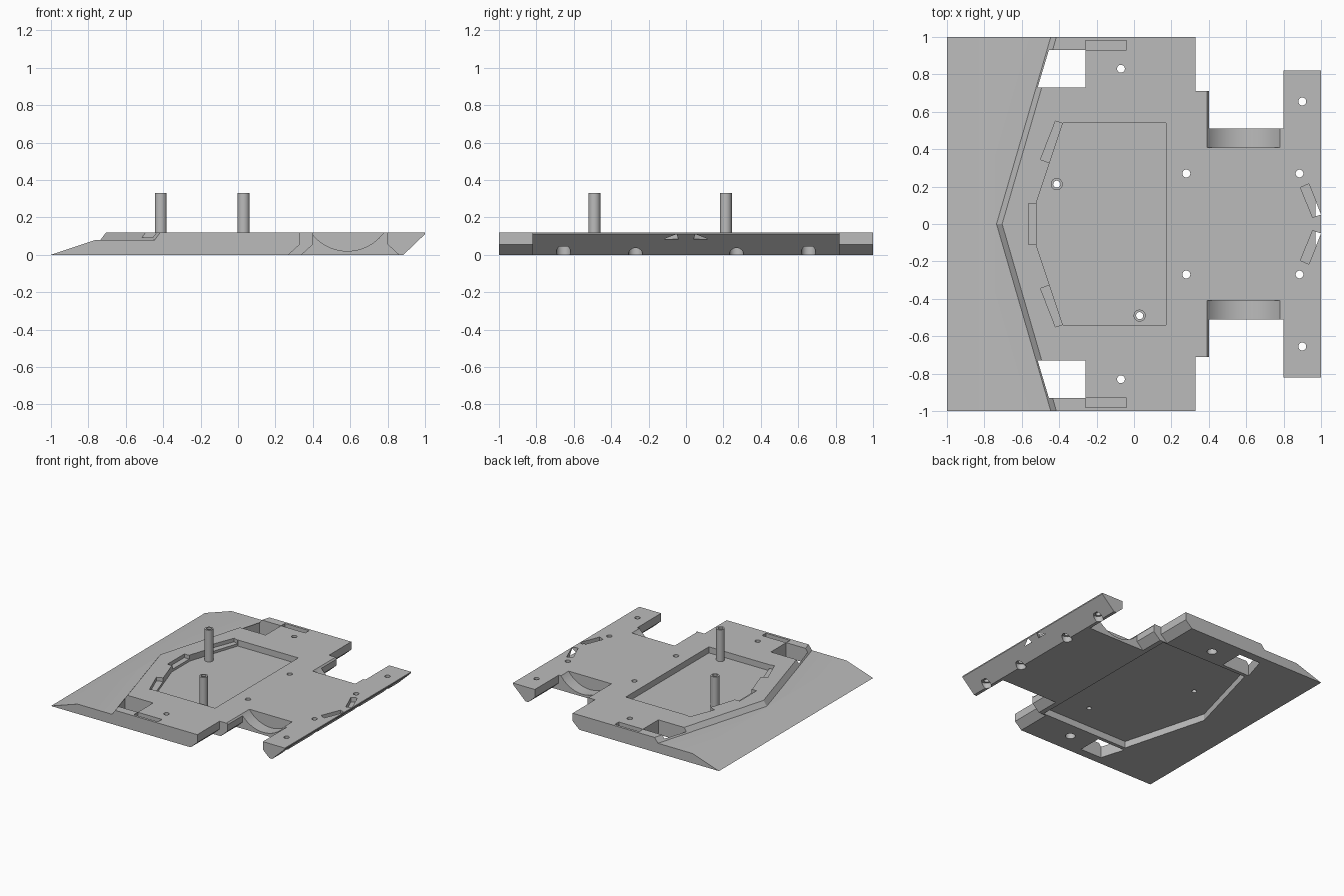
import bpy, bmesh, math
from mathutils import Vector

if "Cube" in bpy.data.objects:
    bpy.data.objects.remove(bpy.data.objects["Cube"])

T = 0.12          # plate thickness
FLOOR = 0.07      # top pocket floor
CEIL = 0.055      # underside recess ceiling

grey = bpy.data.materials.new("plain grey")
grey.diffuse_color = (0.5, 0.5, 0.5, 1)
grey.use_nodes = True
grey.node_tree.nodes["Principled BSDF"].inputs["Base Color"].default_value = grey.diffuse_color


def loft(name, a, b):
    """Closed solid between two matching rings of points."""
    bm = bmesh.new()
    va = [bm.verts.new(p) for p in a]
    vb = [bm.verts.new(p) for p in b]
    n = len(a)
    bm.faces.new(va)
    bm.faces.new(vb)
    for i in range(n):
        bm.faces.new((va[i], va[(i + 1) % n], vb[(i + 1) % n], vb[i]))
    bmesh.ops.recalc_face_normals(bm, faces=bm.faces)
    me = bpy.data.meshes.new(name)
    bm.to_mesh(me)
    bm.free()
    ob = bpy.data.objects.new(name, me)
    bpy.context.collection.objects.link(ob)
    me.materials.append(grey)
    return ob


def plan(name, pts, z0, z1):
    return loft(name, [(x, y, z0) for x, y in pts], [(x, y, z1) for x, y in pts])


def side(name, pts, y0, y1):
    return loft(name, [(x, y0, z) for x, z in pts], [(x, y1, z) for x, z in pts])


def circle(cx, cy, r, n=32):
    return [(cx + r * math.cos(2 * math.pi * i / n), cy + r * math.sin(2 * math.pi * i / n))
            for i in range(n)]


def mirrored(pts):
    """Add the y-mirrored half of an outline."""
    return pts + [(x, -y) for x, y in reversed(pts) if y != 0]


def rect(x0, x1, y0, y1):
    return [(x0, y0), (x1, y0), (x1, y1), (x0, y1)]


def cut(target, cutter):
    mod = target.modifiers.new("cut", 'BOOLEAN')
    mod.operation = 'DIFFERENCE'
    mod.solver = 'EXACT'
    mod.object = cutter
    bpy.context.view_layer.objects.active = target
    bpy.ops.object.modifier_apply(modifier=mod.name)
    bpy.data.objects.remove(cutter)


# chassis plate outline
outline = mirrored([(-1, 1), (0.33, 1), (0.33, 0.71), (0.4, 0.71), (0.4, 0.51),
                    (0.8, 0.51), (0.8, 0.82), (1, 0.82)])
plate = plan("chassis_plate", outline, 0, T)

# front ramp and the angled step behind it
cut(plate, side("ramp_cutter", [(-1.06, -0.02), (-0.76, 0.08), (-0.76, 0.2), (-1.06, 0.2)], -1.1, 1.1))


def step_ring(off, z):
    return [(-0.8, -1.1, z), (-0.416 + off, -1.1, z), (-0.735 + off, 0, z),
            (-0.416 + off, 1.1, z), (-0.8, 1.1, z)]


cut(plate, loft("step_cutter", step_ring(0, 0.08), step_ring(0.06, 0.16)))

# rear bevel under the tail bar
cut(plate, side("tail_cutter", [(0.864, -0.02), (1.031, 0.14), (1.031, -0.02)], -1.1, 1.1))

# underside recess and top pocket
cut(plate, plan("recess_cutter", mirrored([(-0.69, 0), (-0.5, 0.7), (0.3, 0.7)]), -0.05, CEIL))
cut(plate, plan("pocket_cutter", mirrored([(-0.52, 0.12), (-0.38, 0.54), (0.17, 0.54)]), FLOOR, 0.2))
cut(plate, plan("front_notch_cutter", rect(-0.565, -0.5, -0.11, 0.11), 0.09, 0.2))

for s in (-1, 1):
    def span(a, b):
        return (s * a, s * b)

    def flip(pts):
        return [(x, s * y) for x, y in pts]

    # lower bevels beside the wheel openings
    for pts, y0, y1 in (([(0.248, -0.02), (0.35, 0.0733), (0.35, -0.02)], 0.711, 1.1),
                        ([(0.318, -0.02), (0.42, 0.0733), (0.42, -0.02)], 0.511, 0.72),
                        ([(0.882, -0.02), (0.78, 0.0733), (0.78, -0.02)], 0.511, 0.9)):
        cut(plate, side("bevel_cutter", pts, *span(y0, y1)))
    # curved wheel wells
    cut(plate, side("well_cutter", circle(0.585, 0.26, 0.24, 64), *span(0.41, 0.709)))
    # square through openings behind the step
    cut(plate, plan("opening_cutter", flip([(-0.515, 0.73), (-0.26, 0.73), (-0.26, 0.93), (-0.455, 0.93)]),
                    -0.1, 0.2))
    # shallow slots: outer edge, pocket corner, tail
    cut(plate, plan("edge_slot_cutter", flip(rect(-0.26, -0.04, 0.93, 0.98)), 0.09, 0.2))
    cut(plate, plan("corner_notch_cutter", flip([(-0.42, 0.55), (-0.36, 0.53), (-0.435, 0.32), (-0.5, 0.345)]),
                    0.09, 0.2))
    cut(plate, plan("tail_slot_cutter", flip([(0.935, 0.215), (0.89, 0.195), (0.955, 0.035), (1.0, 0.05)]),
                    0.083, 0.2))
    # screw holes with wider bores underneath
    for x, y in ((-0.07, 0.83), (0.28, 0.27), (0.885, 0.27), (0.9, 0.655)):
        cut(plate, plan("hole_cutter", circle(x, s * y, 0.021, 24), -0.1, 0.2))
        if x != 0.28:
            cut(plate, plan("bore_cutter", circle(x, s * y, 0.038, 24), -0.1, 0.045))

# hollow posts standing in the pocket
posts = []
for i, (x, y) in enumerate(((-0.413, 0.213), (0.03, -0.49))):
    post = plan("post_%d" % (i + 1), circle(x, y, 0.032), FLOOR - 0.005, 0.33)
    for target in (post, plate):
        cut(target, plan("post_bore_cutter", circle(x, y, 0.019, 24), -0.1, 0.5))
    posts.append(post)

# smooth round walls, keep hard edges
bpy.ops.object.select_all(action='DESELECT')
for ob in [plate] + posts:
    ob.select_set(True)
bpy.context.view_layer.objects.active = plate
bpy.ops.object.shade_smooth_by_angle(angle=math.radians(25))
